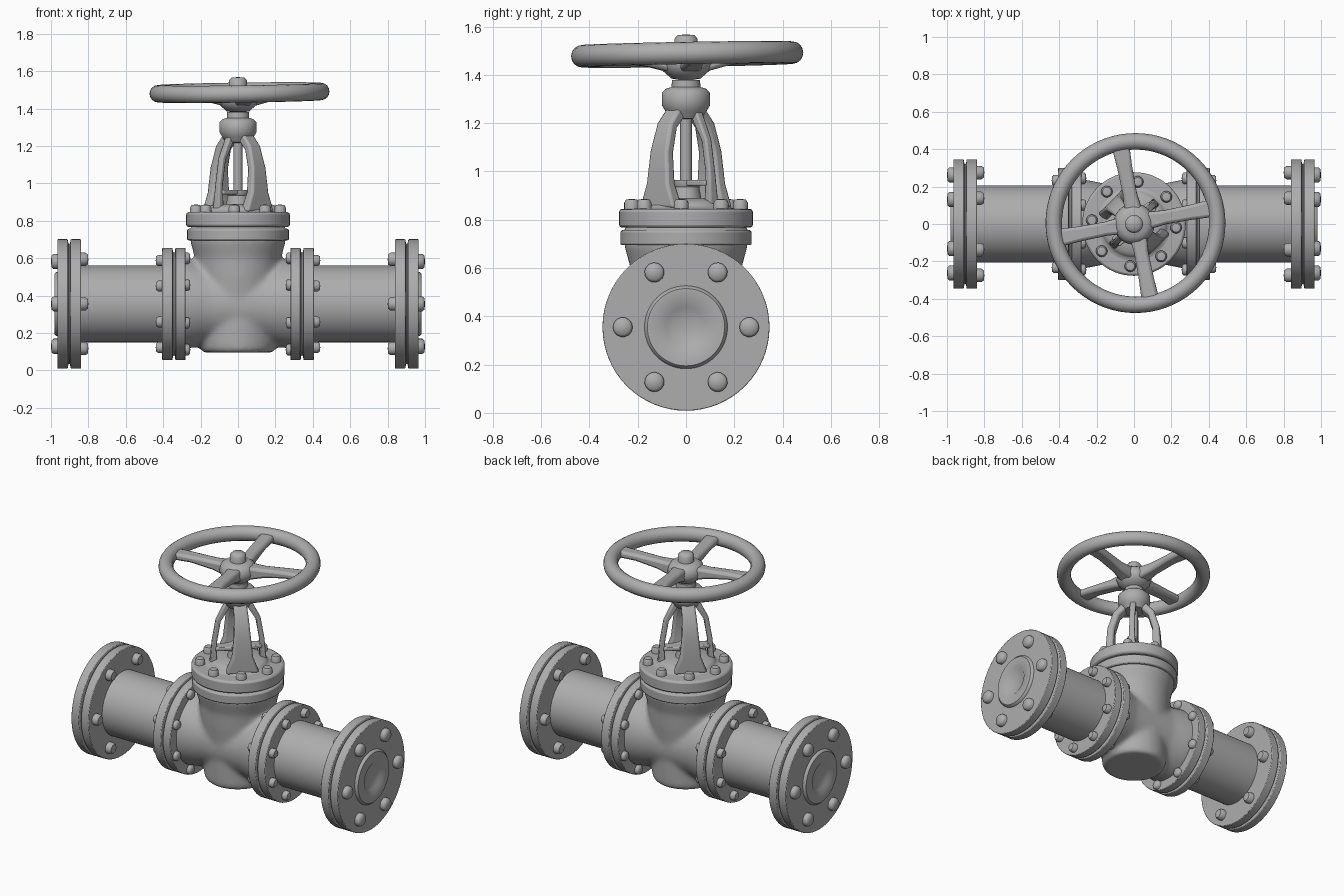
import bpy, bmesh
from math import pi, radians, cos, sin
from mathutils import Matrix, Vector

cube = bpy.data.objects.get("Cube")
if cube:
    bpy.data.objects.remove(cube, do_unlink=True)

metal = bpy.data.materials.new("cast_grey")
metal.use_nodes = True
GREY = (0.42, 0.42, 0.42, 1)
metal.diffuse_color = GREY
metal.node_tree.nodes["Principled BSDF"].inputs["Base Color"].default_value = GREY

AXIS_Z = 0.355   # height of the pipe run


def finish(name, bm, bevel=0.0, segments=2):
    """Turn a bmesh into a smooth-shaded object with rounded edges."""
    bmesh.ops.recalc_face_normals(bm, faces=bm.faces)
    mesh = bpy.data.meshes.new(name)
    bm.to_mesh(mesh)
    bm.free()
    mesh.materials.append(metal)
    obj = bpy.data.objects.new(name, mesh)
    bpy.context.collection.objects.link(obj)
    if bevel:
        mod = obj.modifiers.new("rounded_edges", 'BEVEL')
        mod.width, mod.segments = bevel, segments
        mod.limit_method, mod.angle_limit = 'ANGLE', radians(35)
    bpy.ops.object.select_all(action='DESELECT')
    obj.select_set(True)
    bpy.context.view_layer.objects.active = obj
    bpy.ops.object.shade_smooth_by_angle(angle=radians(45))
    return obj


def revolve(bm, profile, matrix, sides):
    """Spin (radius, height) points around local z."""
    rings = []
    for r, h in profile:
        count = sides if r > 0 else 1
        rings.append([bm.verts.new(matrix @ Vector((r * cos(2 * pi * i / sides), r * sin(2 * pi * i / sides), h)))
                      for i in range(count)])
    for a, b in zip(rings, rings[1:]):
        for i in range(sides):
            j = (i + 1) % sides
            quad = [a[i % len(a)], a[j % len(a)], b[j % len(b)], b[i % len(b)]]
            bm.faces.new(list(dict.fromkeys(quad)))


def lathe(name, profile, matrices, sides=64, bevel=0.0):
    bm = bmesh.new()
    for m in matrices:
        revolve(bm, profile, m, sides)
    return finish(name, bm, bevel)


def bars(name, angles, stations, bevel=0.012, base=Matrix()):
    """Radial bars; each station is (radius, z, width, thickness)."""
    bm = bmesh.new()
    for angle in angles:
        turn = base @ Matrix.Rotation(radians(angle), 4, 'Z')
        rings = []
        for i, (r, z, w, t) in enumerate(stations):
            p, q = stations[max(i - 1, 0)], stations[min(i + 1, len(stations) - 1)]
            along = Vector((q[0] - p[0], 0, q[1] - p[1])).normalized()
            across = Vector((-along.z, 0, along.x))
            ring = []
            for sw, st in ((-1, -1), (1, -1), (1, 1), (-1, 1)):
                co = Vector((r, sw * w / 2, z)) + across * (st * t / 2)
                ring.append(bm.verts.new(turn @ co))
            rings.append(ring)
        for a, b in zip(rings, rings[1:]):
            for i in range(4):
                j = (i + 1) % 4
                bm.faces.new((a[i], a[j], b[j], b[i]))
        bm.faces.new(rings[0])
        bm.faces.new(rings[-1])
    return finish(name, bm, bevel)


def along_x(side, x=0.0):
    """Local z points outward along +x or -x."""
    return Matrix.Translation((side * x, 0, AXIS_Z)) @ Matrix.Rotation(side * pi / 2, 4, 'Y')


def flange(radius, start, end, gap=0.008):
    """Pair of discs with a groove between them."""
    mid, core = (start + end) / 2, radius - 0.025
    return [(0, start), (radius, start), (radius, mid - gap), (core, mid - gap / 2),
            (core, mid + gap / 2), (radius, mid + gap), (radius, end), (0, end)]


def bolt_ring(name, frames, count, ring_radius, size, height, offset):
    places = [f @ Matrix.Rotation(radians(offset) + 2 * pi * i / count, 4, 'Z')
              @ Matrix.Translation((ring_radius, 0, 0)) for f in frames for i in range(count)]
    head = [(0, -0.01), (size, -0.01), (size, height * 0.6), (size * 0.75, height * 0.92), (0, height)]
    lathe(name, head, places, sides=14)


both = (1, -1)
flip = Matrix.Rotation(pi, 4, 'Y')

# Valve body: barrel and vertical chamber fused into one casting
bm = bmesh.new()
revolve(bm, [(0, 0.095), (0.185, 0.095), (0.2, 0.115), (0.205, 0.3), (0.225, 0.5),
             (0.23, 0.6), (0.255, 0.69), (0.255, 0.72), (0, 0.72)], Matrix(), 64)
revolve(bm, [(0, -0.32), (0.245, -0.32), (0.235, -0.25), (0.215, -0.15), (0.215, 0.15),
             (0.235, 0.25), (0.245, 0.32), (0, 0.32)], along_x(1), 64)
body = finish("valve_body", bm)
remesh = body.modifiers.new("fuse", 'REMESH')
remesh.mode, remesh.voxel_size, remesh.use_smooth_shade = 'VOXEL', 0.014, True
blend = body.modifiers.new("blend", 'SMOOTH')
blend.factor, blend.iterations = 0.5, 10

# Pipe run
lathe("pipes", [(0, 0.38), (0.205, 0.38), (0.205, 0.86), (0, 0.86)], [along_x(s) for s in both])
lathe("body_flanges", flange(0.3, 0.28, 0.405), [along_x(s) for s in both], bevel=0.012)
lathe("end_flanges", flange(0.346, 0.84, 0.965), [along_x(s) for s in both], bevel=0.014)
lathe("end_faces", [(0, 0.95), (0.172, 0.95), (0.172, 0.97), (0.16, 0.982), (0.095, 0.982),
                    (0.08, 0.97), (0, 0.966)], [along_x(s) for s in both])

# Bolts on both sides of every pipe flange
bolt_ring("end_outer_bolts", [along_x(s, 0.965) for s in both], 6, 0.262, 0.041, 0.035, 90)
bolt_ring("end_inner_bolts", [along_x(s, 0.84) @ flip for s in both], 6, 0.275, 0.036, 0.04, 90)
bolt_ring("body_outer_bolts", [along_x(s, 0.405) for s in both], 8, 0.252, 0.03, 0.035, 22.5)
bolt_ring("body_inner_bolts", [along_x(s, 0.28) @ flip for s in both], 8, 0.265, 0.03, 0.025, 22.5)

# Bonnet
lathe("bonnet_lower_flange", [(0, 0.695), (0.272, 0.695), (0.272, 0.755), (0.25, 0.76), (0.25, 0.775), (0, 0.775)],
      [Matrix()], bevel=0.012)
lathe("bonnet_upper_flange", [(0, 0.767), (0.277, 0.767), (0.277, 0.845), (0.185, 0.848), (0.165, 0.875),
                              (0.12, 0.89), (0, 0.89)], [Matrix()], bevel=0.012)
bolt_ring("bonnet_bolts", [Matrix.Translation((0, 0, 0.845))], 8, 0.226, 0.031, 0.042, -5)

# Yoke: two broad legs and two slim ribs
bars("yoke_legs", (-45, 135), [(0.145, 0.85, 0.2, 0.06), (0.148, 0.95, 0.125, 0.05), (0.142, 1.08, 0.1, 0.045),
                               (0.11, 1.19, 0.085, 0.045), (0.055, 1.25, 0.08, 0.05)])
bars("yoke_ribs", (45, 225), [(0.15, 0.85, 0.05, 0.04), (0.142, 1.0, 0.035, 0.03),
                              (0.12, 1.13, 0.035, 0.03), (0.055, 1.25, 0.04, 0.04)], bevel=0.008)

# Stem and packing gland
lathe("stem", [(0, 0.85), (0.024, 0.85), (0.024, 1.3), (0, 1.3)], [Matrix()], sides=20)
lathe("gland", [(0, 0.88), (0.065, 0.88), (0.055, 0.935), (0.06, 0.94), (0.06, 0.965), (0, 0.965)],
      [Matrix()], sides=32)
bars("gland_plate", (45,), [(-0.14, 0.953, 0.06, 0.024), (0, 0.953, 0.09, 0.024), (0.14, 0.953, 0.06, 0.024)], 0.006)

# Collar, hub and top nut
lathe("yoke_collar", [(0, 1.215), (0.065, 1.22), (0.085, 1.25), (0.1, 1.275), (0.1, 1.325), (0.085, 1.342),
                      (0.06, 1.35), (0.058, 1.38), (0, 1.38)], [Matrix()], sides=48)
lathe("wheel_hub", [(0, 1.375), (0.06, 1.385), (0.1, 1.42), (0.11, 1.45), (0.1, 1.49), (0.07, 1.51), (0, 1.515)],
      [Matrix()], sides=48)
lathe("top_nut", [(0, 1.5), (0.048, 1.5), (0.048, 1.55), (0.035, 1.565), (0, 1.568)], [Matrix()], sides=24)

# Handwheel, very slightly tilted
tilt = (Matrix.Translation((0.008, 0.005, 1.485)) @ Matrix.Rotation(radians(1), 4, 'X')
        @ Matrix.Rotation(radians(-0.8), 4, 'Y'))
bm = bmesh.new()
rim_section = [(0.437 + 0.044 * cos(a * pi / 8), 0.046 * sin(a * pi / 8)) for a in range(17)]
revolve(bm, rim_section, tilt, 72)
bmesh.ops.remove_doubles(bm, verts=bm.verts, dist=0.0001)
finish("handwheel_rim", bm)
bars("handwheel_spokes", [11 + 90 * i for i in range(4)],
     [(0.04, -0.035, 0.1, 0.09), (0.16, -0.02, 0.075, 0.06), (0.3, -0.004, 0.08, 0.045), (0.425, 0, 0.095, 0.045)],
     bevel=0.016, base=tilt)
